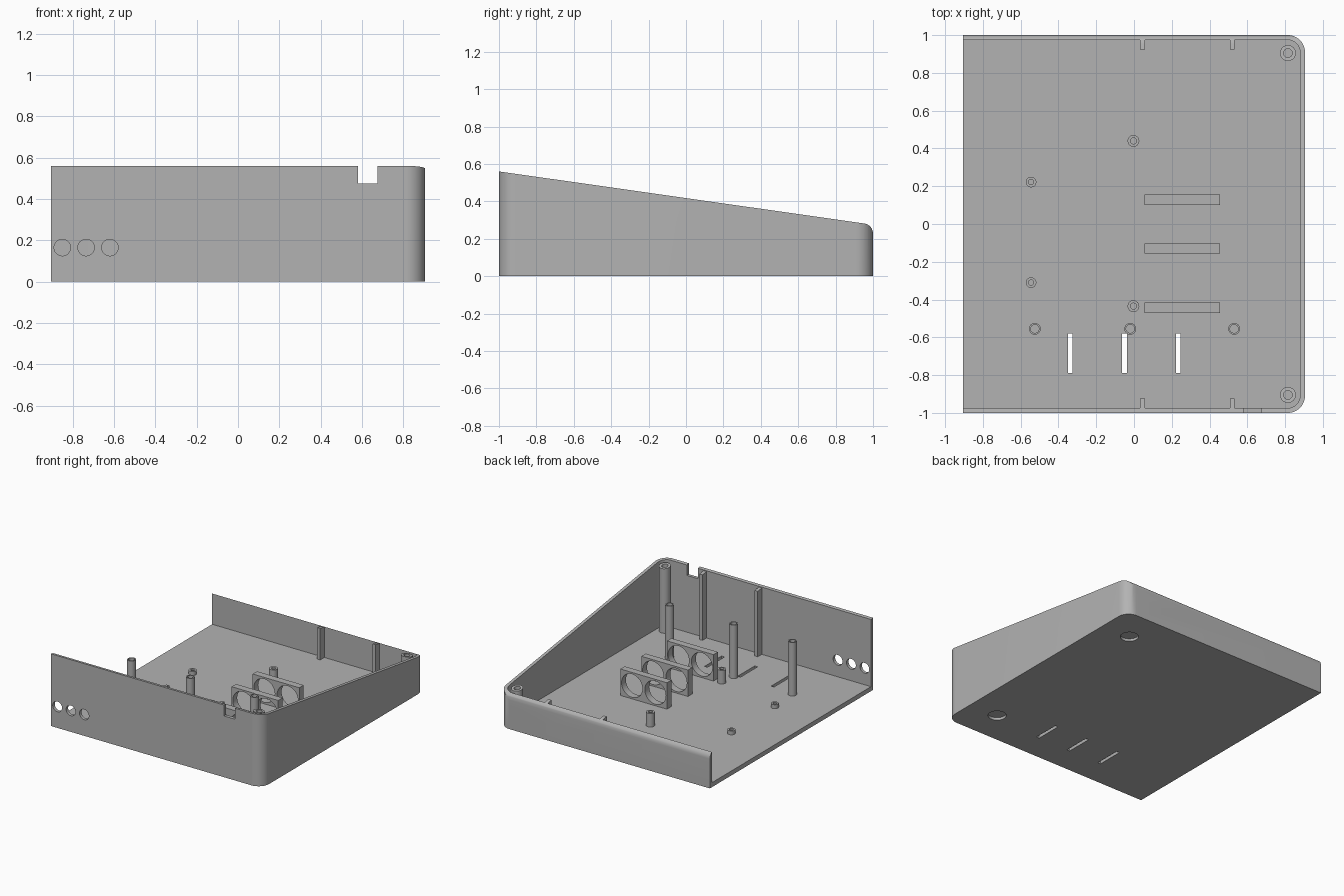
import bpy, bmesh, math
from mathutils import Matrix, Vector

if "Cube" in bpy.data.objects:
    bpy.data.objects.remove(bpy.data.objects["Cube"])

X, WALL, FLOOR = 0.905, 0.025, 0.035
SLOPE = 0.1425                      # fall of the rim per unit of y


def rim(y):
    return 0.56 - SLOPE * (y + 1)


grey = bpy.data.materials.new("plastic_grey")
grey.diffuse_color = (0.45, 0.45, 0.45, 1)
grey.use_nodes = True
grey.node_tree.nodes["Principled BSDF"].inputs["Base Color"].default_value = grey.diffuse_color


def finish(name, bm):
    bmesh.ops.recalc_face_normals(bm, faces=bm.faces)
    me = bpy.data.meshes.new(name)
    bm.to_mesh(me)
    bm.free()
    me.materials.append(grey)
    ob = bpy.data.objects.new(name, me)
    bpy.context.collection.objects.link(ob)
    return ob


def prism(name, pts, offset):
    """Extrude a closed 3D outline along a vector."""
    bm = bmesh.new()
    f = bm.faces.new([bm.verts.new(p) for p in pts])
    r = bmesh.ops.extrude_face_region(bm, geom=[f])
    vs = [v for v in r["geom"] if isinstance(v, bmesh.types.BMVert)]
    bmesh.ops.translate(bm, verts=vs, vec=offset)
    return finish(name, bm)


def box(name, x0, x1, y0, y1, z0, z1):
    return prism(name, [(x0, y0, z0), (x1, y0, z0), (x1, y1, z0), (x0, y1, z0)],
                 (0, 0, z1 - z0))


def cyl(name, x, y, z0, z1, r, n=32):
    ring = [(x + r * math.cos(2 * math.pi * i / n),
             y + r * math.sin(2 * math.pi * i / n), z0) for i in range(n)]
    return prism(name, ring, (0, 0, z1 - z0))


def cyl_y(name, x, z, y0, y1, r, n=40):
    ring = [(x + r * math.cos(2 * math.pi * i / n), y0,
             z + r * math.sin(2 * math.pi * i / n)) for i in range(n)]
    return prism(name, ring, (0, y1 - y0, 0))


def boolean(ob, tools, op="DIFFERENCE"):
    """Apply booleans and remove the tools."""
    for t in tools:
        m = ob.modifiers.new("cut", "BOOLEAN")
        m.operation, m.object, m.solver = op, t, "EXACT"
    dg = bpy.context.evaluated_depsgraph_get()
    me = bpy.data.meshes.new_from_object(ob.evaluated_get(dg))
    ob.modifiers.clear()
    ob.data = me
    for t in tools:
        bpy.data.objects.remove(t)
    return ob


def plan(x0, x1, y, r, z, n=12):
    """Outline with square left corners and rounded right corners."""
    pts = [(x0, y, z), (x0, -y, z)]
    for cy, a0 in ((-y + r, -90), (y - r, 0)):
        for i in range(n + 1):
            a = math.radians(a0 + 90 * i / n)
            pts.append((x1 - r + r * math.cos(a), cy + r * math.sin(a), z))
    return pts


def envelope(name, drop=0.0):
    """Side profile: sloping rim with a rounded top edge at the back."""
    r = 0.055
    tilt = math.atan(SLOPE)
    cy = 1 - r
    cz = rim(cy) - r / math.cos(tilt)
    pts = [(-1.2, -1.1, -0.1), (-1.2, 1, -0.1)]
    for i in range(11):
        a = (math.pi / 2 - tilt) * i / 10
        pts.append((-1.2, cy + r * math.cos(a), cz + r * math.sin(a)))
    pts.append((-1.2, -1.1, rim(-1.1)))
    ob = prism(name, pts, (2.4, 0, 0))
    ob.location.z = -drop
    bpy.context.view_layer.update()
    return ob


# Outer shell: floor and three walls, open on the left
shell = prism("case_shell", plan(-X, X, 1, 0.09, 0), (0, 0, 0.7))
boolean(shell, [envelope("side_profile")], "INTERSECT")
cavity = prism("cavity", plan(-X - 0.2, X - WALL, 1 - WALL, 0.068, FLOOR), (0, 0, 1))
cuts = [cavity, box("notch", 0.58, 0.675, -1.1, -0.95, 0.475, 0.8)]
# Cable holes in the front wall
cuts += [cyl_y("port", x, 0.165, -1.1, -0.9, 0.04) for x in (-0.85, -0.735, -0.62)]
# Slots through the floor, and foot recesses underneath
cuts += [box("slot", x - 0.0125, x + 0.0125, -0.79, -0.58, -0.1, 0.1)
         for x in (-0.337, -0.05, 0.235)]
cuts += [cyl("foot", 0.66, y, -0.1, 0.02, 0.065) for y in (-0.735, 0.735)]
boolean(shell, cuts)

base = FLOOR - 0.005                # parts sink slightly into the floor

# Upright ribs on the front and back walls
for side, label in ((-1, "front"), (1, "back")):
    for x in (0.045, 0.52):
        y0, y1 = sorted((side * 0.98, side * 0.925))
        rib = box(label + "_rib", x - 0.013, x + 0.013, y0, y1, base, 0.7)
        boolean(rib, [envelope("side_profile", 0.006)], "INTERSECT")

# Corner screw posts, cut to the slope of the rim
for y in (-0.905, 0.905):
    post = cyl("corner_post", 0.815, y, base, 0.7, 0.042)
    boolean(post, [envelope("side_profile", 0.006)], "INTERSECT")
    boolean(post, [cyl("bore", 0.815, y, rim(y) - 0.15, 0.8, 0.023)])

# Round standoffs: x, y, top, radius, bore radius
standoffs = [("tall_standoff", x, -0.555, 0.45, 0.031, 0.022) for x in (-0.525, -0.02, 0.53)]
standoffs += [("medium_standoff", -0.003, y, 0.14, 0.031, 0.016) for y in (0.44, -0.435)]
standoffs += [("short_standoff", -0.545, y, 0.065, 0.028, 0.014) for y in (0.222, -0.31)]
for name, x, y, top, r, bore in standoffs:
    s = cyl(name, x, y, base, top, r)
    boolean(s, [cyl("bore", x, y, max(FLOOR, top - 0.1), top + 0.1, bore)])

# Holder plates, each with two large round openings
for y in (0.128, -0.13, -0.443):
    p = box("holder_plate", 0.055, 0.455, y - 0.027, y + 0.027, base, 0.24)
    boolean(p, [cyl_y("opening", x, 0.137, y - 0.1, y + 0.1, 0.09) for x in (0.155, 0.355)])

# Smooth curved faces, keep hard edges
for ob in bpy.context.collection.objects:
    ob.select_set(True)
    bpy.context.view_layer.objects.active = ob
bpy.ops.object.shade_smooth_by_angle(angle=math.radians(30))
